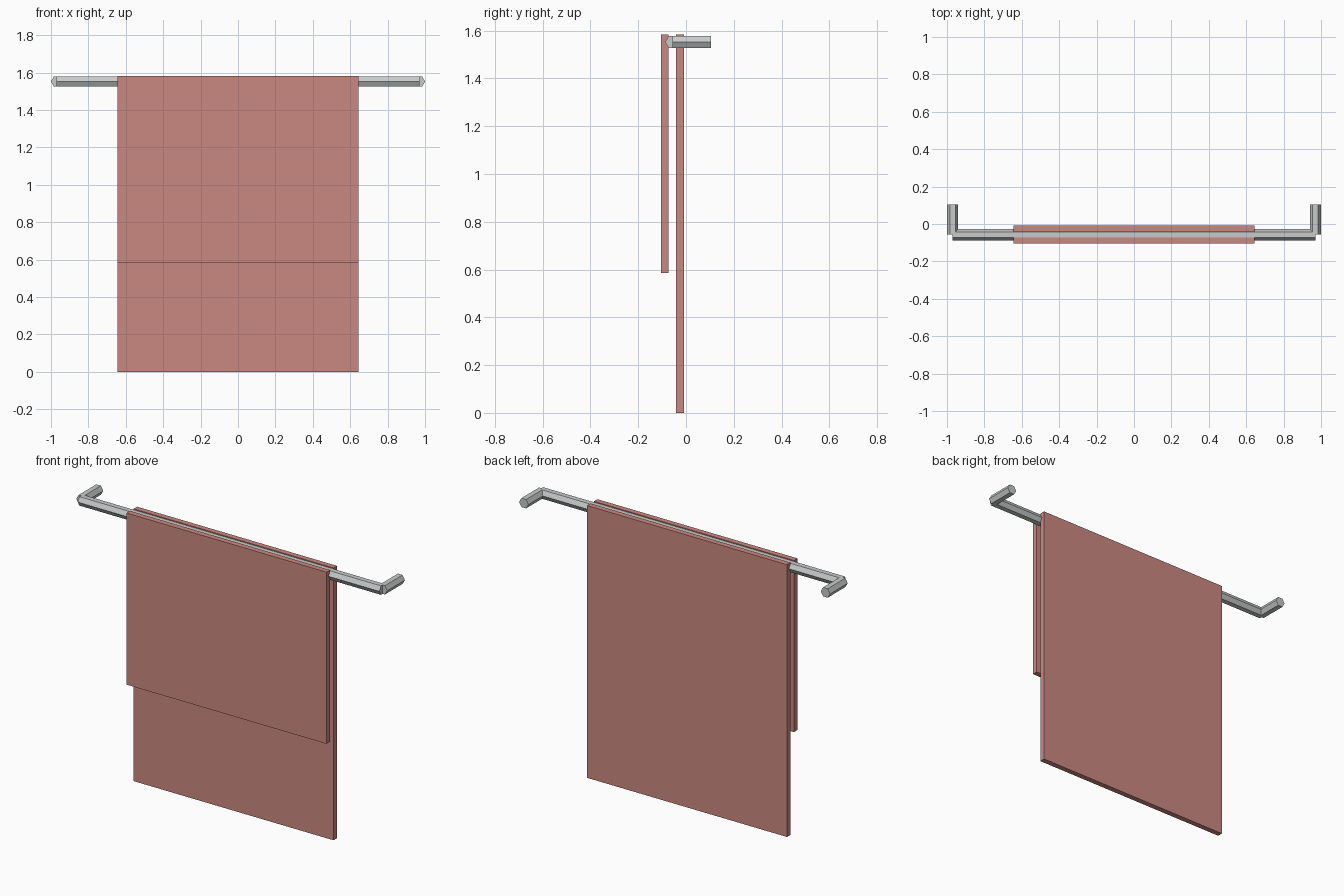
import bpy, bmesh, math
from mathutils import Vector

cube = bpy.data.objects.get("Cube")
if cube:
    bpy.data.objects.remove(cube, do_unlink=True)


def make_material(name, color):
    mat = bpy.data.materials.new(name)
    mat.use_nodes = True
    mat.diffuse_color = color
    mat.node_tree.nodes["Principled BSDF"].inputs["Base Color"].default_value = color
    return mat


def finish(name, bm, mat):
    bmesh.ops.recalc_face_normals(bm, faces=bm.faces)
    mesh = bpy.data.meshes.new(name)
    bm.to_mesh(mesh)
    bm.free()
    mesh.materials.append(mat)
    obj = bpy.data.objects.new(name, mesh)
    bpy.context.collection.objects.link(obj)
    return obj


def box(name, low, high, mat):
    low, high = Vector(low), Vector(high)
    bm = bmesh.new()
    bmesh.ops.create_cube(bm, size=1)
    bmesh.ops.scale(bm, vec=high - low, verts=bm.verts)
    bmesh.ops.translate(bm, vec=(low + high) / 2, verts=bm.verts)
    return finish(name, bm, mat)


def hex_rod(name, start, end, mat):
    """Horizontal six-sided rod with a flat top, capped at both ends."""
    start, end = Vector(start), Vector(end)
    up = Vector((0, 0, 1))
    side = (end - start).normalized().cross(up)
    bm = bmesh.new()
    ring = []
    for i in range(6):
        a = math.tau * i / 6
        ring.append(bm.verts.new(start + RADIUS * (side * math.cos(a) + up * math.sin(a))))
    cap = bm.faces.new(ring)
    ext = bmesh.ops.extrude_face_region(bm, geom=[cap], use_keep_orig=True)
    moved = [v for v in ext["geom"] if isinstance(v, bmesh.types.BMVert)]
    bmesh.ops.translate(bm, vec=end - start, verts=moved)
    return finish(name, bm, mat)


RADIUS = 0.03
RAIL_Y, RAIL_Z, RAIL_X = -0.057, 1.552, 0.97
WALL_Y = 0.105

metal = make_material("brushed metal grey", (0.58, 0.60, 0.60, 1))
cloth = make_material("dusty pink cloth", (0.60, 0.25, 0.22, 1))

# Rail with an arm to the wall at each end
hex_rod("rail", (-RAIL_X, RAIL_Y, RAIL_Z), (RAIL_X, RAIL_Y, RAIL_Z), metal)
for label, x in (("left", RAIL_X), ("right", -RAIL_X)):
    hex_rod(label + "_wall_arm", (x, RAIL_Y, RAIL_Z), (x, WALL_Y, RAIL_Z), metal)

# Towel halves hanging either side of the rail
HALF, TOP = 0.643, 1.583
box("towel_front", (-HALF, -0.105, 0.585), (HALF, -0.073, TOP), cloth)
box("towel_back", (-HALF, -0.041, 0), (HALF, -0.009, TOP), cloth)
